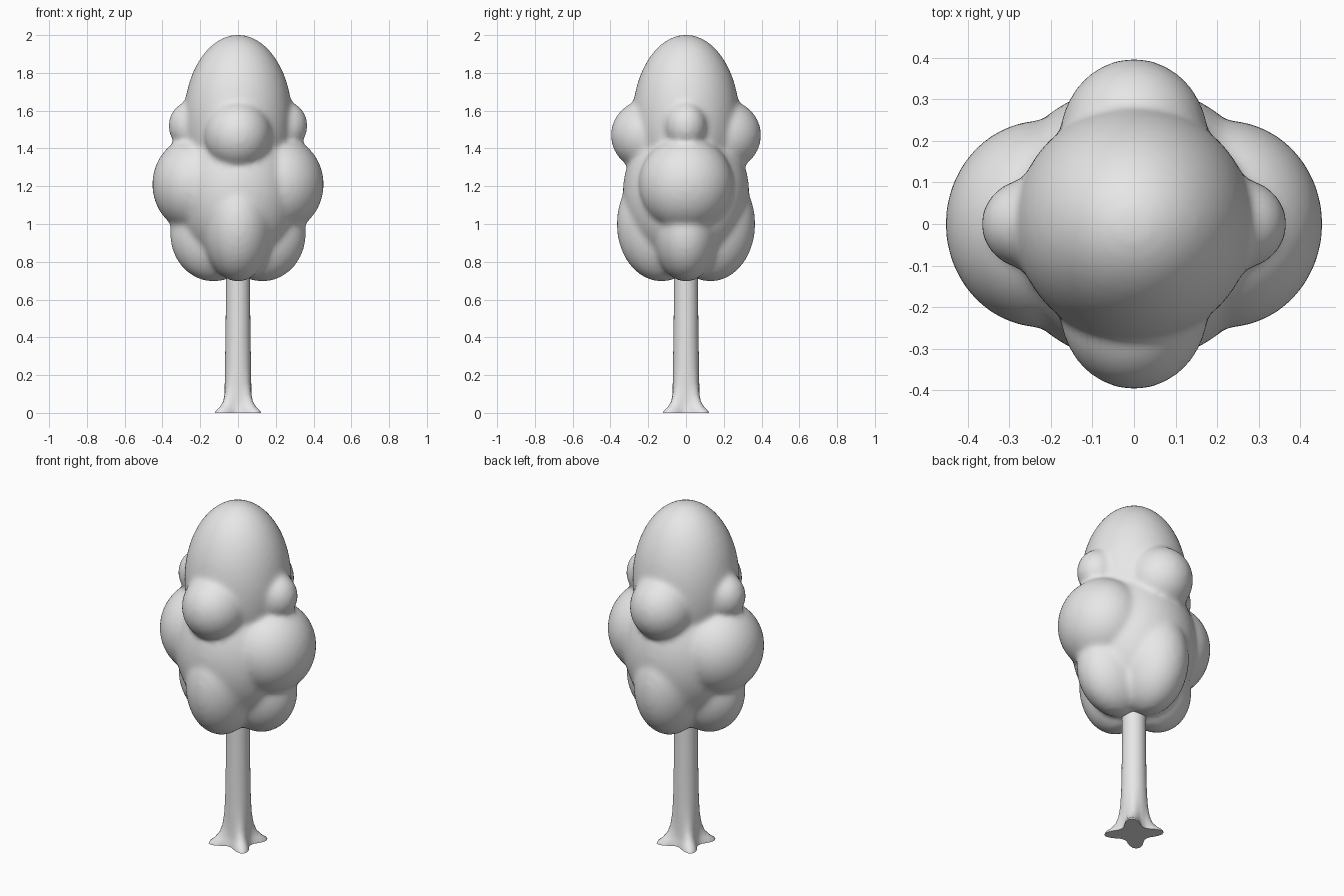
import bpy, bmesh, math
from mathutils import Matrix, Vector

if "Cube" in bpy.data.objects:
    bpy.data.objects.remove(bpy.data.objects["Cube"])

grey = bpy.data.materials.new("light_grey")
grey.diffuse_color = (0.8, 0.8, 0.8, 1)
grey.use_nodes = True
grey.node_tree.nodes["Principled BSDF"].inputs["Base Color"].default_value = grey.diffuse_color


def make_object(name, bm):
    me = bpy.data.meshes.new(name)
    bm.to_mesh(me)
    bm.free()
    ob = bpy.data.objects.new(name, me)
    bpy.context.collection.objects.link(ob)
    me.materials.append(grey)
    for p in me.polygons:
        p.use_smooth = True
    return ob


def blob(bm, centre, radii):
    m = Matrix.Translation(centre) @ Matrix.Diagonal(Vector((*radii, 1)))
    bmesh.ops.create_icosphere(bm, subdivisions=4, radius=1, matrix=m)


# Foliage: overlapping leaf masses fused into one soft crown
bm = bmesh.new()
blob(bm, (0, 0, 1.16), (0.335, 0.335, 0.41))            # core
blob(bm, (0, 0, 1.55), (0.288, 0.285, 0.453))           # top
for s in (-1, 1):
    blob(bm, (s * 0.22, 0, 1.21), (0.234, 0.25, 0.255))   # wide side masses
    blob(bm, (s * 0.25, 0, 1.52), (0.118, 0.11, 0.13))    # small upper side bumps
    blob(bm, (0, s * 0.20, 1.47), (0.18, 0.198, 0.19))    # upper front and back
    blob(bm, (s * 0.13, 0, 0.95), (0.23, 0.17, 0.255))    # lower sides
    blob(bm, (0, s * 0.13, 1.0), (0.19, 0.237, 0.305))    # lower front and back
foliage = make_object("foliage", bm)
rm = foliage.modifiers.new("fuse", 'REMESH')
rm.mode = 'VOXEL'
rm.voxel_size = 0.015
rm.use_smooth_shade = True
sm = foliage.modifiers.new("soften", 'SMOOTH')
sm.factor = 0.5
sm.iterations = 10

# Trunk: lofted rings flaring into four diagonal roots
# height, base radius, root reach
profile = [(0, 0.085, 0.075), (0.012, 0.083, 0.072), (0.03, 0.078, 0.05),
           (0.06, 0.074, 0.027), (0.1, 0.072, 0.013), (0.16, 0.070, 0.005),
           (0.25, 0.069, 0), (0.4, 0.066, 0), (0.6, 0.064, 0), (0.9, 0.063, 0)]
N = 48
bm = bmesh.new()
rings = []
for z, r, reach in profile:
    ring = []
    for i in range(N):
        a = 2 * math.pi * i / N
        lobe = ((1 - math.cos(4 * a)) / 2) ** 1.6
        d = r + reach * lobe
        ring.append(bm.verts.new((d * math.cos(a), d * math.sin(a), z)))
    rings.append(ring)
for lo, hi in zip(rings, rings[1:]):
    for i in range(N):
        j = (i + 1) % N
        bm.faces.new((lo[i], lo[j], hi[j], hi[i]))
bm.faces.new(rings[0][::-1])
bm.faces.new(rings[-1])
trunk = make_object("trunk", bm)
bpy.context.view_layer.objects.active = trunk
trunk.select_set(True)
bpy.ops.object.shade_smooth_by_angle(angle=math.radians(50))
